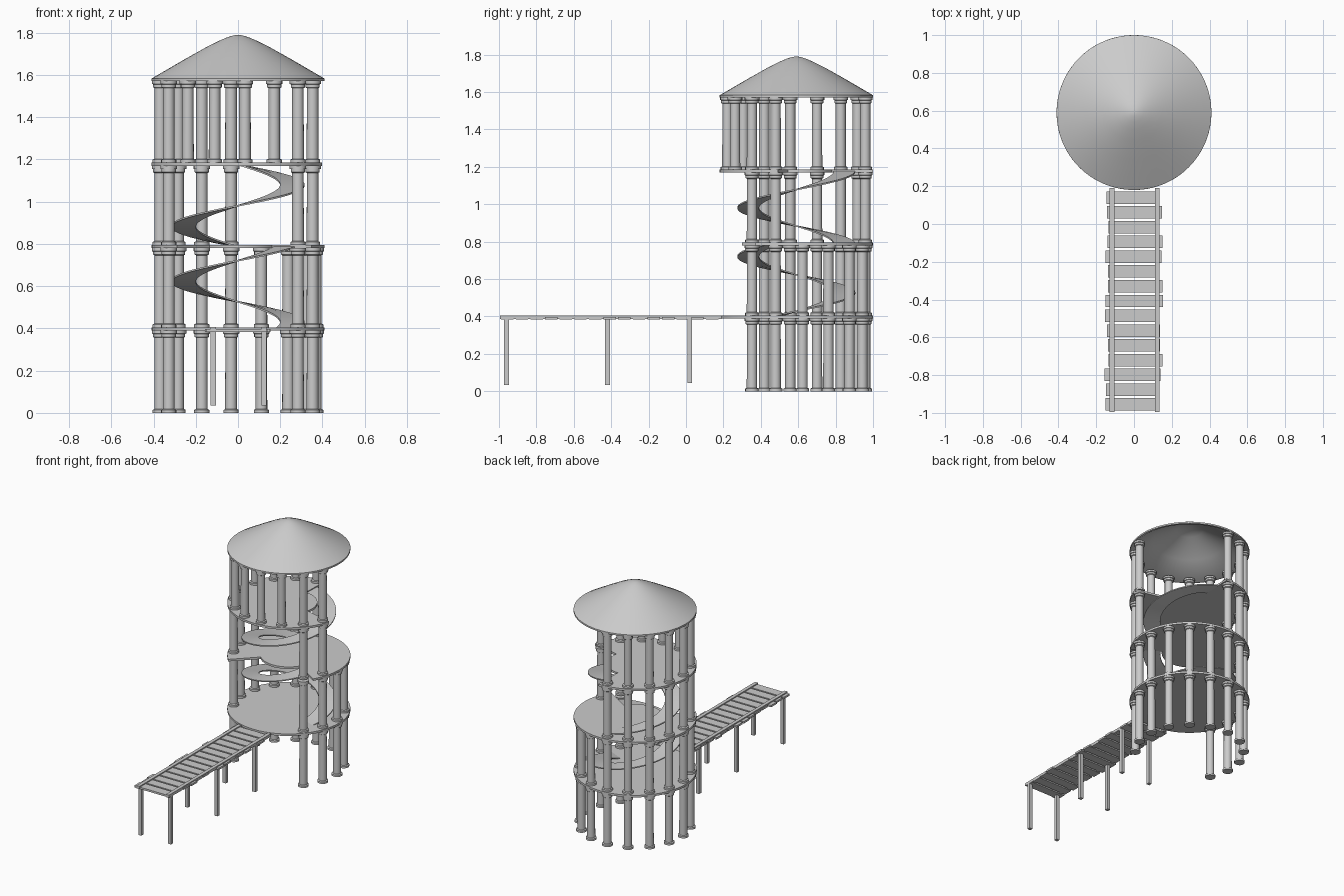
import bpy, bmesh, math, random
from mathutils import Vector

if "Cube" in bpy.data.objects:
    bpy.data.objects.remove(bpy.data.objects["Cube"])

random.seed(4)
CY = 0.59            # tower axis is at (0, CY)
LEVELS = [0.0, 0.405, 0.795, 1.185]   # standing height of each column ring
TOPS = [0.39, 0.78, 1.17, 1.572]


def finish(name, bm, smooth=True):
    bmesh.ops.recalc_face_normals(bm, faces=bm.faces)
    mesh = bpy.data.meshes.new(name)
    bm.to_mesh(mesh)
    bm.free()
    ob = bpy.data.objects.new(name, mesh)
    bpy.context.collection.objects.link(ob)
    if smooth:
        bpy.ops.object.select_all(action='DESELECT')
        ob.select_set(True)
        bpy.context.view_layer.objects.active = ob
        bpy.ops.object.shade_smooth_by_angle(angle=math.radians(35))
    return ob


def polar(r, deg, z):
    a = math.radians(deg)
    return Vector((r * math.cos(a), CY + r * math.sin(a), z))


def lathe(bm, profile, centre, n):
    """Revolve (r, z) points about a vertical axis; r = 0 makes a pole."""
    rings = []
    for r, z in profile:
        if r == 0:
            rings.append([bm.verts.new((centre[0], centre[1], z))] * n)
        else:
            rings.append([bm.verts.new((centre[0] + r * math.cos(2 * math.pi * i / n),
                                        centre[1] + r * math.sin(2 * math.pi * i / n), z))
                          for i in range(n)])
    for a, b in zip(rings, rings[1:]):
        for i in range(n):
            j = (i + 1) % n
            bm.faces.new(dict.fromkeys((a[i], a[j], b[j], b[i])))


def box(name, x0, x1, y0, y1, z0, z1):
    bm = bmesh.new()
    bmesh.ops.create_cube(bm, size=1)
    for v in bm.verts:
        v.co = ((x0 + x1) / 2 + v.co.x * (x1 - x0),
                (y0 + y1) / 2 + v.co.y * (y1 - y0),
                (z0 + z1) / 2 + v.co.z * (z1 - z0))
    return finish(name, bm, False)


def floor(name, z0, z1, cut=None):
    """Round floor slab, with an optional stair opening between two angles."""
    if cut:
        start, end = cut
        span = 360 - (end - start)
        pts = [polar(0.41, end + span * i / 54, z0) for i in range(55)]
        pts += [polar(0.19, start + (end - start) * i / 16, z0) for i in range(17)]
    else:
        pts = [polar(0.41, 5 * i, z0) for i in range(72)]
    bm = bmesh.new()
    face = bm.faces.new([bm.verts.new(p) for p in pts])
    up = bmesh.ops.extrude_face_region(bm, geom=[face], use_keep_orig=True)
    for v in up['geom']:
        if isinstance(v, bmesh.types.BMVert):
            v.co.z = z1
    finish(name, bm)


def ramp(name, start, z0, z1, n=72):
    """One full turn of a flat spiral ribbon."""
    bm = bmesh.new()
    prev = None
    for i in range(n + 1):
        t = i / n
        z = z0 + (z1 - z0) * t
        ring = [bm.verts.new(polar(r, start + 360 * t, z + dz))
                for r, dz in ((0.2, -0.008), (0.315, -0.008), (0.315, 0), (0.2, 0))]
        if prev:
            for k in range(4):
                bm.faces.new((prev[k], prev[(k + 1) % 4], ring[(k + 1) % 4], ring[k]))
        else:
            bm.faces.new(ring)
        prev = ring
    bm.faces.new(prev)
    finish(name, bm)


# Columns: 16 places per ring, with gaps for the entrance and stair openings
gaps = [range(6, 10), range(6, 10), range(6, 10), range(12, 16)]
gaps[2] = list(range(6, 10)) + list(range(12, 16))
for lvl, (z0, z1) in enumerate(zip(LEVELS, TOPS)):
    bm = bmesh.new()
    profile = [(0, z0), (0.036, z0), (0.036, z0 + 0.014), (0.028, z0 + 0.018),
               (0.027, z1 - 0.034), (0.034, z1 - 0.030), (0.034, z1 - 0.016),
               (0.039, z1 - 0.014), (0.039, z1), (0, z1)]
    for k in range(16):
        if k not in gaps[lvl]:
            lathe(bm, profile, polar(0.37, 95.1 + 22.5 * k, 0), 16)
    finish(f"columns_level_{lvl + 1}", bm)

# Floors
floor("floor_1", 0.39, 0.405)
floor("floor_2", 0.78, 0.795, (225, 328))
floor("floor_3", 1.17, 1.185, (346, 448))

# Spiral ramps
ramp("spiral_ramp_lower", -30, 0.40, 0.79)
ramp("spiral_ramp_upper", 90, 0.79, 1.18)

# Hollow conical roof with a rounded tip
bm = bmesh.new()
lathe(bm, [(0, 1.79), (0.02, 1.788), (0.05, 1.779), (0.09, 1.762), (0.15, 1.732),
           (0.25, 1.676), (0.35, 1.618), (0.41, 1.583), (0.41, 1.571),
           (0.395, 1.571), (0.25, 1.662), (0.09, 1.75), (0, 1.775)], (0, CY), 64)
finish("roof", bm)

# Bridge planks of slightly uneven width
for i in range(15):
    y = -0.955 + i * 0.0782
    box("bridge_plank", -0.145 + random.uniform(-.012, .012), 0.143 + random.uniform(-.012, .012),
        y - 0.033, y + 0.033, 0.384, 0.398)

# Bridge rails and posts
for name, x in (("left", -0.117), ("right", 0.123)):
    box(f"bridge_rail_{name}", x - 0.0125, x + 0.0125, -0.995, 0.19, 0.386, 0.406)
    for y, base in ((-0.96, 0.035), (-0.42, 0.035), (0.02, 0.045)):
        box(f"bridge_post_{name}", x - 0.0125, x + 0.0125, y - 0.0125, y + 0.0125, base, 0.39)
